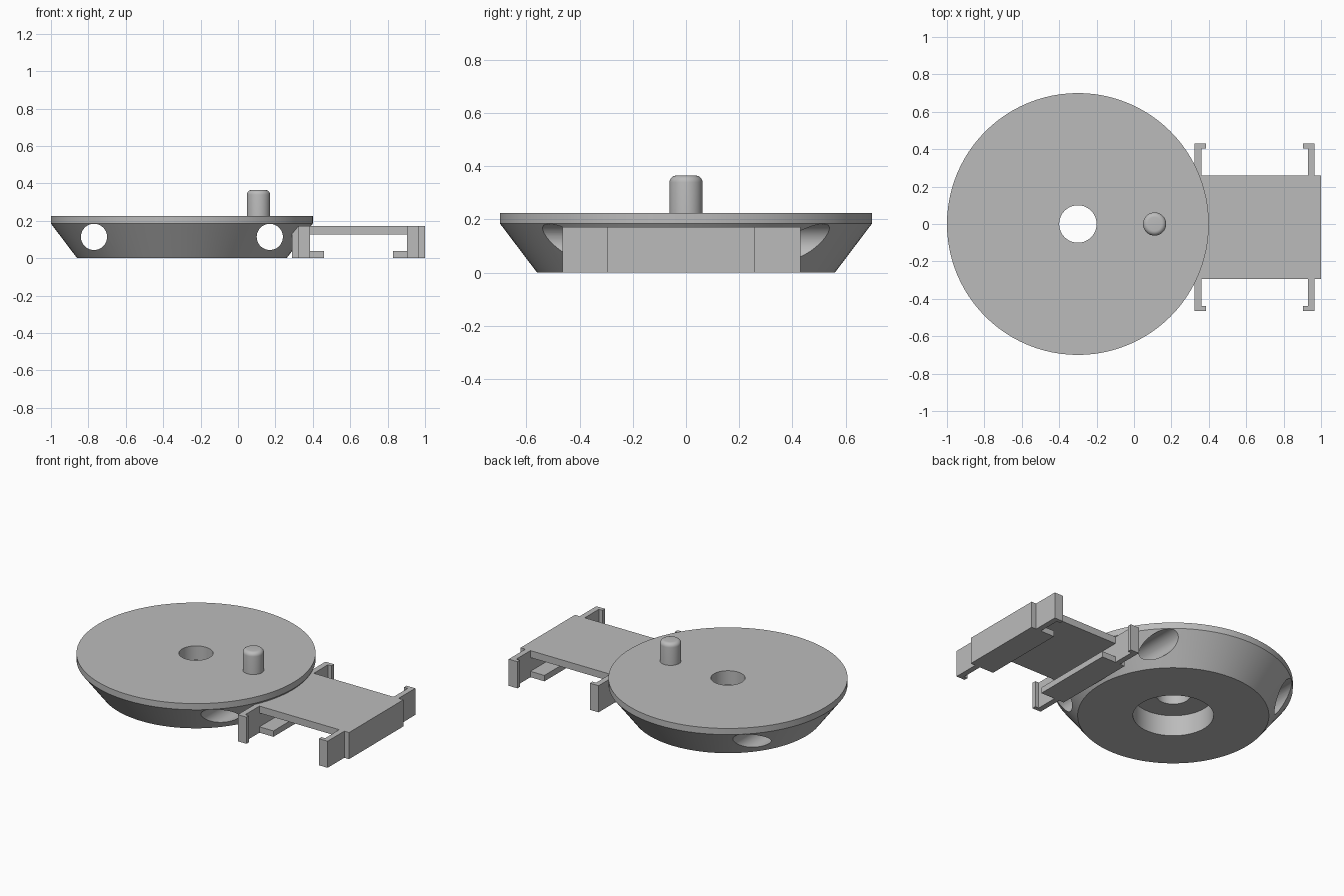
import bpy
import bmesh
import math

cube = bpy.data.objects.get("Cube")
if cube:
    bpy.data.objects.remove(cube)

grey = bpy.data.materials.new("plain_grey")
grey.use_nodes = True
grey.diffuse_color = (0.5, 0.5, 0.5, 1)
grey.node_tree.nodes["Principled BSDF"].inputs["Base Color"].default_value = (0.5, 0.5, 0.5, 1)


def finish(name, bm, location=(0, 0, 0)):
    bmesh.ops.recalc_face_normals(bm, faces=bm.faces)
    mesh = bpy.data.meshes.new(name)
    bm.to_mesh(mesh)
    bm.free()
    mesh.materials.append(grey)
    obj = bpy.data.objects.new(name, mesh)
    obj.location = location
    bpy.context.collection.objects.link(obj)
    return obj


def activate(obj):
    bpy.ops.object.select_all(action='DESELECT')
    obj.select_set(True)
    bpy.context.view_layer.objects.active = obj


def smooth(obj):
    activate(obj)
    bpy.ops.object.shade_smooth_by_angle(angle=math.radians(30))


def lathe(name, profile, location, steps, closed):
    """Turn a (radius, height) profile about the vertical axis."""
    bm = bmesh.new()
    verts = [bm.verts.new((r, 0, z)) for r, z in profile]
    pairs = list(zip(verts, verts[1:]))
    if closed:
        pairs.append((verts[-1], verts[0]))
    edges = [bm.edges.new(p) for p in pairs]
    bmesh.ops.spin(bm, geom=verts + edges, cent=(0, 0, 0), axis=(0, 0, 1),
                   angle=math.tau, steps=steps)
    bmesh.ops.remove_doubles(bm, verts=bm.verts, dist=1e-4)
    return finish(name, bm, location)


def box(name, xs, ys, zs):
    bm = bmesh.new()
    bmesh.ops.create_cube(bm, size=1)
    for v in bm.verts:
        v.co = [lo if c < 0 else hi for c, (lo, hi) in zip(v.co, (xs, ys, zs))]
    return finish(name, bm)


# Tapered disc with a centre hole and a wide recess underneath
CENTRE_X = -0.3
disc = lathe("tapered_disc",
             [(0.1, 0.225), (0.7, 0.225), (0.7, 0.185), (0.56, 0),
              (0.236, 0), (0.236, 0.135), (0.1, 0.135)],
             (CENTRE_X, 0, 0), 96, True)

# Two bores running front to back through the disc
for side in (-1, 1):
    bpy.ops.mesh.primitive_cylinder_add(
        vertices=48, radius=0.07, depth=2,
        location=(CENTRE_X + side * 0.47, 0, 0.114), rotation=(math.pi / 2, 0, 0))
    cutter = bpy.context.object
    cutter.name = "bore_cutter"
    cutter.hide_render = True
    cutter.data.materials.append(grey)
    activate(disc)
    cut = disc.modifiers.new("bore", 'BOOLEAN')
    cut.operation = 'DIFFERENCE'
    cut.solver = 'EXACT'
    cut.object = cutter
    bpy.ops.object.modifier_apply(modifier=cut.name)
    bpy.data.objects.remove(cutter)
smooth(disc)

# Upright pin with a rounded top
R, TOP, ROUND = 0.062, 0.365, 0.025
arc = [(R - ROUND + ROUND * math.cos(a), TOP - ROUND + ROUND * math.sin(a))
       for a in (i * math.pi / 12 for i in range(7))]
smooth(lathe("crank_pin", [(0, 0.2), (R, 0.2)] + arc + [(0, TOP)], (0.11, 0, 0), 48, False))

# Bracket: top plate, and at each end a wall, floor flange and two hooked arms
X0, X1, Y0, Y1, H = 0.29, 1.0, -0.295, 0.26, 0.172
box("bracket_plate", (X0, X1), (Y0, Y1), (0.127, H))


def end_span(side, near, far):
    """Distances inward from one end of the bracket as an x range."""
    return (X0 + near, X0 + far) if side == "inner" else (X1 - far, X1 - near)


for side in ("inner", "outer"):
    box(side + "_wall", end_span(side, 0, 0.07), (Y0, Y1), (0, H))
    box(side + "_flange", end_span(side, 0.06, 0.17), (Y0, Y1), (0, 0.038))
    for label, edge, d in (("front", Y0, -1), ("back", Y1, 1)):
        tip = edge + d * 0.17
        box(f"{side}_{label}_arm", end_span(side, 0.034, 0.07),
            sorted((edge - d * 0.01, tip)), (0, H))
        box(f"{side}_{label}_hook", end_span(side, 0.034, 0.096),
            sorted((tip - d * 0.026, tip)), (0, H))
